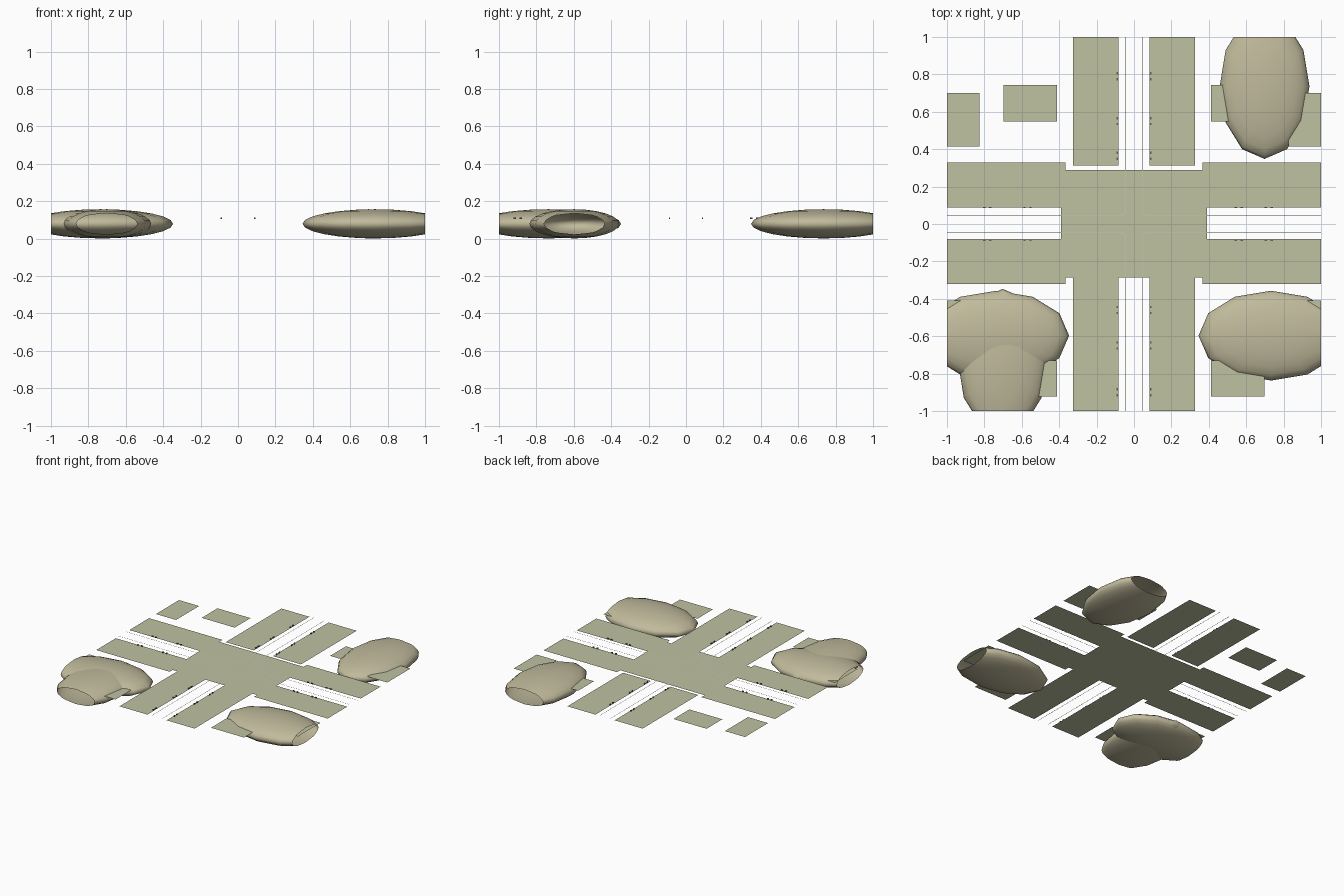
import bpy, bmesh, math
from mathutils import Matrix, Vector

if "Cube" in bpy.data.objects:
    bpy.data.objects.remove(bpy.data.objects["Cube"])

Z = 0.105  # street level


def material(name, r, g, b):
    m = bpy.data.materials.new(name)
    m.diffuse_color = (r, g, b, 1)
    m.use_nodes = True
    m.node_tree.nodes["Principled BSDF"].inputs["Base Color"].default_value = m.diffuse_color
    return m


PAVING = material("paving", 0.52, 0.54, 0.355)
FOLIAGE = material("foliage", 0.53, 0.49, 0.33)
KERB = material("kerb", 0.6, 0.6, 0.5)
IRON = material("iron", 0.12, 0.12, 0.1)


def finish(name, bm, mat, smooth=False):
    me = bpy.data.meshes.new(name)
    bm.to_mesh(me)
    bm.free()
    me.materials.append(mat)
    ob = bpy.data.objects.new(name, me)
    bpy.context.collection.objects.link(ob)
    if smooth:
        for p in me.polygons:
            p.use_smooth = True
    return ob


def sheet(name, x0, x1, y0, y1, z=Z):
    bm = bmesh.new()
    bm.faces.new([bm.verts.new(c) for c in
                  ((x0, y0, z), (x1, y0, z), (x1, y1, z), (x0, y1, z))])
    return finish(name, bm, PAVING)


def bush(name, x, y, rx, ry):
    # faceted ellipsoid, left open where the tile border cuts it
    bm = bmesh.new()
    bmesh.ops.create_uvsphere(bm, u_segments=12, v_segments=12, radius=1)
    bmesh.ops.transform(bm, verts=bm.verts,
                        matrix=Matrix.Translation((x, y, 0.079)) @ Matrix.Diagonal((rx, ry, 0.078, 1)))
    for n in ((1, 0, 0), (-1, 0, 0), (0, 1, 0), (0, -1, 0)):
        bmesh.ops.bisect_plane(bm, geom=bm.verts[:] + bm.edges[:] + bm.faces[:],
                               plane_co=Vector(n), plane_no=n, clear_outer=True)
    return finish(name, bm, FOLIAGE, True)


# Crossing and four pairs of pavements
sheet("crossing", -0.39, 0.39, -0.285, 0.29)
for s, side in ((-1, "left"), (1, "right")):
    a, b = sorted((s * 0.083, s * 0.325))
    sheet(f"back_pavement_{side}", a, b, 0.313, 1)
    sheet(f"front_pavement_{side}", a, b, -1, -0.285)
    e, f = sorted((s * 0.39, s))
    sheet(f"{side}_pavement_back", e, f, 0.087, 0.33)
    sheet(f"{side}_pavement_front", e, f, -0.322, -0.08)
    # corner pieces beside the crossing
    g, h = sorted((s * 0.365, s * 0.39))
    sheet(f"{side}_corner_back", g, h, 0.29, 0.33)
    sheet(f"{side}_corner_front", g, h, -0.322, -0.285)
    # garden plots
    g, h = sorted((s * 0.412, s * 0.698))
    sheet(f"back_plot_{side}", g, h, 0.548, 0.743)
    sheet(f"front_plot_{side}", g, h, -0.922, -0.73)
    g, h = sorted((s * 0.826, s))
    sheet(f"back_edge_plot_{side}", g, h, 0.415, 0.70)
    sheet(f"front_edge_plot_{side}", g, h, -0.69, -0.41)

# Thin kerb lines turning each corner
for i, (sx, sy) in enumerate(((1, 1), (-1, 1), (-1, -1), (1, -1))):
    o, r, w = 0.045, 0.03, 0.0015

    def path(off):
        pts = [(o + off, 1)]
        for k in range(7):
            t = math.pi + k * math.pi / 12
            pts.append((o + r + (r - off) * math.cos(t), o + r + (r - off) * math.sin(t)))
        return pts + [(1, o + off)]

    bm = bmesh.new()
    rows = [[bm.verts.new((sx * x, sy * y, Z + 0.003)) for x, y in path(q)] for q in (-w, w)]
    for k in range(len(rows[0]) - 1):
        bm.faces.new((rows[0][k], rows[0][k + 1], rows[1][k + 1], rows[1][k]))
    bmesh.ops.recalc_face_normals(bm, faces=bm.faces)
    if bm.faces[:][0].normal.z < 0:
        bmesh.ops.reverse_faces(bm, faces=bm.faces[:])
    finish(f"kerb_line_{i}", bm, KERB)

# Small paired drains along the inner pavement edges
bm = bmesh.new()
spots = []
for s in (-1, 1):
    for d in (-0.016, 0.016):
        spots += [(s * 0.09, y + d, 0.007, 0.012) for y in (0.365, 0.55, 0.79, -0.46, -0.65, -0.90)]
        spots += [(x + d, s * 0.088, 0.012, 0.007) for x in (-0.785, -0.57, 0.56, 0.72)]
for x, y, a, b in spots:
    bmesh.ops.create_cube(bm, size=1, matrix=Matrix.Translation((x, y, Z + 0.004))
                          @ Matrix.Diagonal((a, b, 0.008, 1)))
finish("drains", bm, IRON)

# Bushes
bush("bush_front_right", 0.733, -0.597, 0.388, 0.24)
bush("bush_back_right", 0.698, 0.736, 0.24, 0.388)
bush("bush_front_left_wide", -0.735, -0.597, 0.388, 0.24)
bush("bush_front_left_deep", -0.702, -0.735, 0.24, 0.388)
